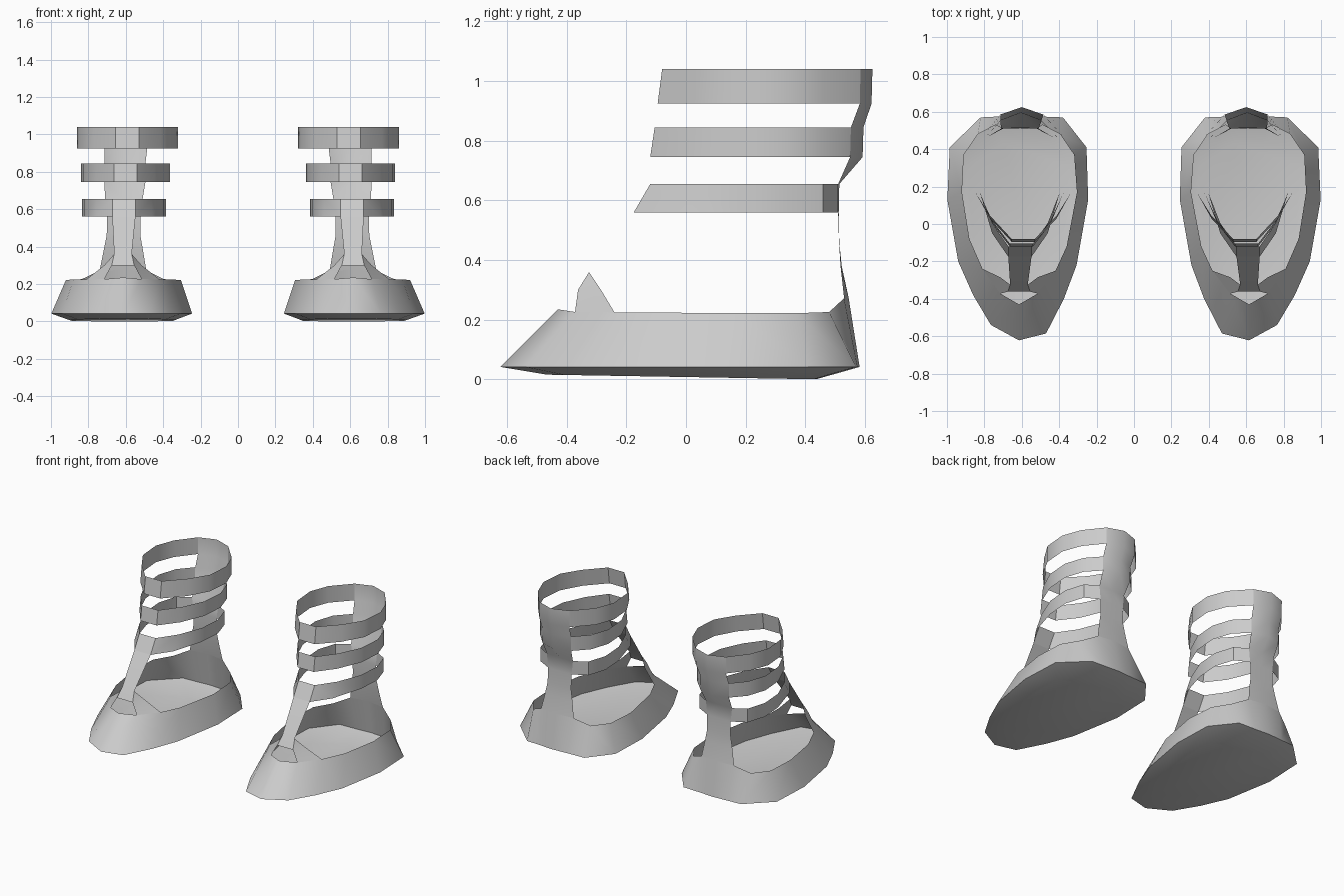
import bpy, bmesh
from math import radians

if "Cube" in bpy.data.objects:
    bpy.data.objects.remove(bpy.data.objects["Cube"])

CX = -0.615  # centre line of the left shoe


def build(name, grids=(), faces=()):
    """grids: (rows of points, closed ring?); faces: loose polygons. Mirrored to make the pair."""
    bm = bmesh.new()
    for rows, closed in grids:
        vs = [[bm.verts.new(p) for p in row] for row in rows]
        n = len(rows[0])
        for a, b in zip(vs, vs[1:]):
            for i in range(n if closed else n - 1):
                j = (i + 1) % n
                bm.faces.new((a[i], a[j], b[j], b[i]))
    for f in faces:
        bm.faces.new([bm.verts.new(p) for p in f])
    bmesh.ops.remove_doubles(bm, verts=bm.verts, dist=0.0005)
    bmesh.ops.recalc_face_normals(bm, faces=bm.faces)
    me = bpy.data.meshes.new(name)
    bm.to_mesh(me)
    bm.free()
    ob = bpy.data.objects.new(name, me)
    bpy.context.collection.objects.link(ob)
    bpy.ops.object.select_all(action='DESELECT')
    ob.select_set(True)
    bpy.context.view_layer.objects.active = ob
    bpy.ops.object.shade_smooth_by_angle(angle=radians(40))
    m = ob.modifiers.new("pair", 'MIRROR')
    m.use_mirror_merge = False
    return ob


# Sole: lower outline and upper rim, from the toe round the inner side to the heel and back
outline = [(-.615, -.622), (-.47, -.585), (-.375, -.40), (-.307, -.22), (-.245, .13), (-.254, .41),
           (-.38, .57), (-.51, .575), (-.615, .582), (-.72, .575), (-.82, .57), (-.985, .41),
           (-.998, .13), (-.94, -.20), (-.86, -.38), (-.765, -.54)]
rim = [(-.615, -.43, .235), (-.515, -.372, .226), (-.42, -.25, .225), (-.36, -.12, .224),
       (-.305, .17, .222), (-.32, .37, .222), (-.395, .48, .226), (-.49, .53, .272),
       (-.615, .545, .275), (-.74, .53, .272), (-.835, .48, .226), (-.91, .37, .222),
       (-.92, .17, .222), (-.88, -.08, .224), (-.81, -.24, .225), (-.715, -.372, .226)]
lower = [(x, y, .042) for x, y in outline]
under = [(CX + (x - CX) * .74, y * .75, .008 - .017 * y * .75) for x, y in outline]
build("sole", [([under, lower, rim], True)], [under])

# Toe bridge with the open toe hole below it, and the strap up the instep
hole_top = [(CX - .06, -.362, .30), (CX + .06, -.362, .30)]
neck = [(CX - .047, -.325, .36), (CX + .047, -.325, .36)]
strap_top = [(CX + .005 - .062, -.175, .56), (CX + .005 + .062, -.175, .56)]
bridge_faces = []
for i, corner, hole in ((0, rim[14], rim[15]), (1, rim[2], rim[1])):
    s = 2 * i - 1
    mid = (CX + s * .10, -.285, .30)
    bridge_faces += [(hole, corner, mid, hole_top[i]), (hole_top[i], mid, neck[i])]
build("toe_bridge_and_instep_strap", [([hole_top, neck, strap_top], False)], bridge_faces)

# Heel strip rows: z, centre x, half width, edge y, middle y
heel = [(.38, -.613, .105, .518, .522), (.46, -.612, .09, .513, .514), (.56, -.61, .09, .510, .512),
        (.655, -.61, .10, .510, .514), (.745, -.605, .11, .55, .592), (.845, -.605, .11, .553, .595),
        (.925, -.60, .115, .583, .622), (1.04, -.60, .115, .585, .625)]


def heel_row(h):
    z, cx, w, ye, ym = h
    return [(cx + w, ye, z), (cx, ym, z), (cx - w, ye, z)]


build("heel_strip", [([rim[7:10]] + [heel_row(h) for h in heel], False)])


# Ankle bands: each ring is open at the heel strip and joins its edges
def band_row(h, hw, front, cx):
    z = h[0]
    half = [(.062, front), (.66 * hw, front + .125), (.95 * hw, .17), (hw, .33), (.82 * hw, .46)]
    strip = heel_row(h)
    right = [(cx + x, y, z) for x, y in half]
    left = [(cx - x, y, z) for x, y in half]
    return [strip[2]] + left[::-1] + right + [strip[0]]


for name, k, hw, cx, f0, f1 in (("lower_ankle_band", 2, .225, -.61, -.175, -.12),
                                ("middle_ankle_band", 4, .238, -.602, -.12, -.105),
                                ("upper_ankle_band", 6, .27, -.592, -.095, -.08)):
    build(name, [([band_row(heel[k], hw, f0, cx), band_row(heel[k + 1], hw, f1, cx)], False)])
